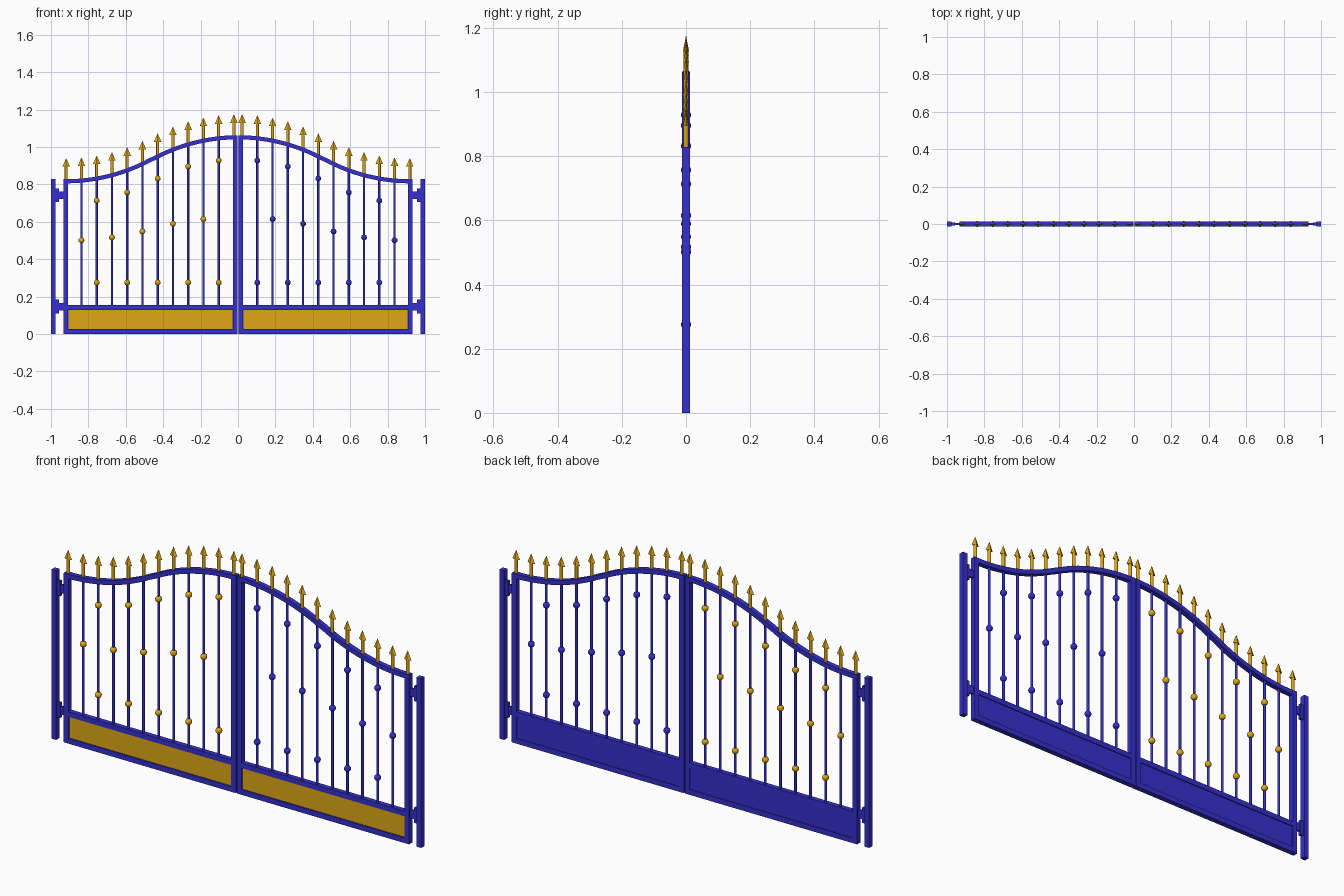
import bpy, bmesh, math
from mathutils import Matrix, Vector

if "Cube" in bpy.data.objects:
    bpy.data.objects.remove(bpy.data.objects["Cube"])


def material(name, col):
    m = bpy.data.materials.new(name)
    m.diffuse_color = (*col, 1)
    m.use_nodes = True
    m.node_tree.nodes["Principled BSDF"].inputs["Base Color"].default_value = m.diffuse_color
    return m


BLUE = material("blue_paint", (0.035, 0.03, 0.62))
GOLD = material("gold_paint", (0.74, 0.39, 0.008))


def box(bm, x0, x1, y0, y1, z0, z1):
    m = Matrix.Translation(((x0 + x1) / 2, (y0 + y1) / 2, (z0 + z1) / 2))
    bmesh.ops.create_cube(bm, size=1, matrix=m @ Matrix.Diagonal((abs(x1 - x0), y1 - y0, z1 - z0, 1)))


def cone(bm, x, z0, z1, r0, r1, n=12, flat=1.0, turn=0.0):
    m = (Matrix.Translation((x, 0, (z0 + z1) / 2)) @ Matrix.Diagonal((1, flat, 1, 1))
         @ Matrix.Rotation(turn, 4, 'Z'))
    bmesh.ops.create_cone(bm, cap_ends=True, segments=n, radius1=r0, radius2=r1, depth=z1 - z0, matrix=m)


def finish(bm, name, mat, smooth=False):
    bmesh.ops.recalc_face_normals(bm, faces=bm.faces)
    me = bpy.data.meshes.new(name)
    bm.to_mesh(me)
    bm.free()
    me.materials.append(mat)
    ob = bpy.data.objects.new(name, me)
    bpy.context.collection.objects.link(ob)
    if smooth:
        bpy.ops.object.select_all(action='DESELECT')
        ob.select_set(True)
        bpy.context.view_layer.objects.active = ob
        bpy.ops.object.shade_smooth_by_angle(angle=math.radians(40))


# Top rail centreline: two mirrored arcs meeting half way along the leaf
R, OUT, MID, TOP, LOW = 0.95, 0.92, 0.46, 1.052, 0.817


def arch(x):
    x = min(abs(x), OUT)
    if x < MID:
        return TOP - R + math.sqrt(R * R - x * x)
    return LOW + R - math.sqrt(R * R - (OUT - x) ** 2)


D, T = 0.0125, 0.011          # half depth of frame, half thickness of top rail
XI, XO = 0.003, 0.934         # inner and outer edge of a leaf
XS = [0.022 + 0.0815 * i for i in range(12)]

for s, side in ((-1, "left"), (1, "right")):
    # gate post
    bm = bmesh.new()
    box(bm, s * 0.975, s * 1.0, -D, D, 0, 0.828)
    finish(bm, side + "_post", BLUE)

    # hinges: plate on the post and arm to the leaf
    bm = bmesh.new()
    for z in (0.742, 0.147):
        box(bm, s * 0.957, s * 0.976, -0.007, 0.007, z - 0.037, z + 0.037)
        box(bm, s * 0.93, s * 0.96, -0.005, 0.005, z - 0.02, z + 0.02)
    finish(bm, side + "_hinges", BLUE)

    # stiles and straight rails
    bm = bmesh.new()
    box(bm, s * XI, s * (XI + 0.025), -D, D, 0, TOP)
    box(bm, s * (XO - 0.025), s * XO, -D, D, 0, LOW)
    box(bm, s * (XI + 0.025), s * (XO - 0.025), -D, D, 0, 0.025)
    box(bm, s * (XI + 0.025), s * (XO - 0.025), -D, D, 0.131, 0.156)
    finish(bm, side + "_frame", BLUE)

    # curved top rail, swept square section
    bm = bmesh.new()
    rings = []
    for i in range(41):
        x = XI + (XO - XI) * i / 40
        n = Vector((arch(x - 0.001) - arch(x + 0.001), 0, 0.002)).normalized()
        c = Vector((x, 0, arch(x)))
        ring = []
        for y, h in ((-D, -T), (D, -T), (D, T), (-D, T)):
            p = c + n * h
            ring.append(bm.verts.new((s * p.x, y, p.z)))
        rings.append(ring)
    for a, b in zip(rings, rings[1:]):
        for k in range(4):
            bm.faces.new((a[k], a[(k + 1) % 4], b[(k + 1) % 4], b[k]))
    bm.faces.new(rings[0])
    bm.faces.new(rings[-1])
    finish(bm, side + "_top_rail", BLUE, True)

    # bottom panel: blue sheet with gold front face
    bm = bmesh.new()
    box(bm, s * 0.028, s * 0.909, -0.003, 0.008, 0.025, 0.131)
    finish(bm, side + "_back_panel", BLUE)
    bm = bmesh.new()
    box(bm, s * 0.03, s * 0.907, -0.008, -0.003, 0.027, 0.129)
    finish(bm, side + "_front_panel", GOLD)

    # vertical bars
    bm = bmesh.new()
    for x in XS[1:-1]:
        cone(bm, s * x, 0.15, arch(x), 0.006, 0.006)
    finish(bm, side + "_bars", BLUE, True)

    # balls: alternating two and one per bar, following the arch
    bm = bmesh.new()
    for i, x in enumerate(XS[1:-1]):
        if i % 2 == 0:
            heights = (arch(x) - 0.118, 0.275)
        else:
            heights = (0.275 + (arch(x) - 0.118 - 0.275) * 0.53,)
        for z in heights:
            bmesh.ops.create_uvsphere(bm, u_segments=16, v_segments=10, radius=0.0155,
                                      matrix=Matrix.Translation((s * x, 0, z)))
    finish(bm, side + "_balls", GOLD if s < 0 else BLUE, True)

    # spear finials: shaft and flattened pointed head
    bm = bmesh.new()
    for x in XS:
        z = arch(x)
        cone(bm, s * x, z + 0.005, z + 0.082, 0.008, 0.008)
        cone(bm, s * x, z + 0.078, z + 0.122, 0.02, 0.001, 4, 0.45)
    finish(bm, side + "_spears", GOLD, True)
